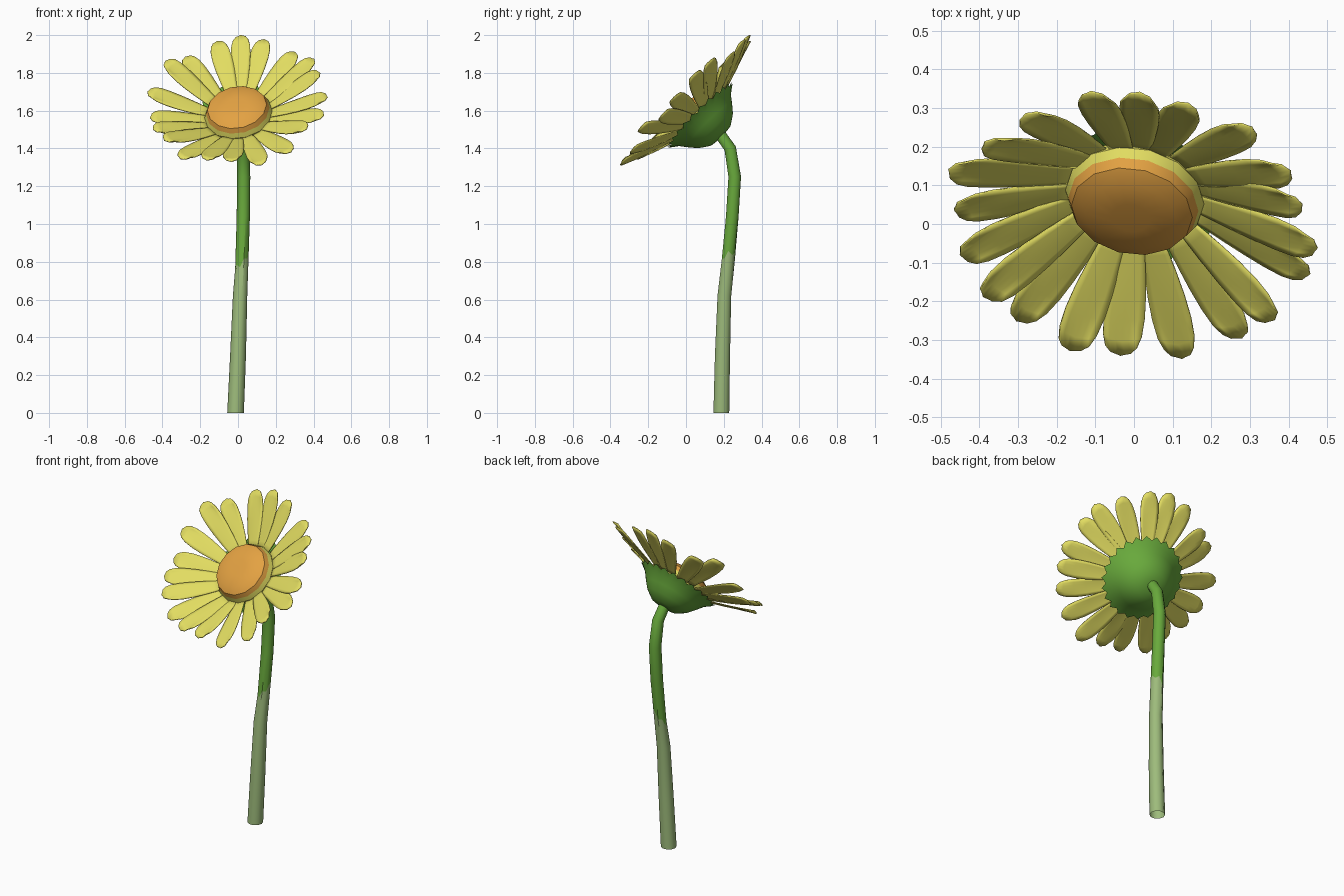
import bpy, bmesh, math, random
from mathutils import Vector, Matrix

if "Cube" in bpy.data.objects:
    bpy.data.objects.remove(bpy.data.objects["Cube"])

random.seed(4)


def mat(name, rgb):
    m = bpy.data.materials.new(name)
    m.diffuse_color = (*rgb, 1)
    m.use_nodes = True
    m.node_tree.nodes["Principled BSDF"].inputs["Base Color"].default_value = m.diffuse_color
    return m


YELLOW = mat("petal yellow", (0.76, 0.72, 0.12))
ORANGE = mat("disc orange", (0.77, 0.36, 0.055))
GREEN = mat("leaf green", (0.14, 0.40, 0.045))
PALE = mat("pale stem green", (0.34, 0.50, 0.20))

# The head is tilted 45 degrees towards the front and up, and leans a little to the left
HEAD = (Matrix.Translation((0.004, 0.08, 1.57)) @ Matrix.Rotation(math.radians(45), 4, 'X')
        @ Matrix.Rotation(math.radians(-8), 4, 'Y'))


def finish(bm, name, mats, angle=40, matrix=None):
    bmesh.ops.recalc_face_normals(bm, faces=bm.faces)
    me = bpy.data.meshes.new(name)
    bm.to_mesh(me)
    bm.free()
    ob = bpy.data.objects.new(name, me)
    bpy.context.collection.objects.link(ob)
    for m in mats:
        me.materials.append(m)
    if matrix:
        ob.matrix_world = matrix
    bpy.ops.object.select_all(action='DESELECT')
    ob.select_set(True)
    bpy.context.view_layer.objects.active = ob
    bpy.ops.object.shade_smooth_by_angle(angle=math.radians(angle))
    return ob


def bridge(bm, rings, mat_rule=lambda i: 0, caps=(True, True)):
    n = len(rings[0])
    vs = [[bm.verts.new(p) for p in ring] for ring in rings]
    for i in range(len(vs) - 1):
        for k in range(n):
            f = bm.faces.new((vs[i][k], vs[i][(k + 1) % n],
                              vs[i + 1][(k + 1) % n], vs[i + 1][k]))
            f.material_index = mat_rule(i)
    if caps[0]:
        bm.faces.new(vs[0]).material_index = mat_rule(0)
    if caps[1]:
        bm.faces.new(vs[-1]).material_index = mat_rule(len(vs) - 2)


def circle(r, z, n):
    return [Vector((r * math.cos(2 * math.pi * k / n),
                    r * math.sin(2 * math.pi * k / n), z)) for k in range(n)]


# Stem: bent tube, open below, pale at the bottom and green above a slanted border
path = [(-0.013, 0.187, 0, 0.044), (0.0, 0.193, 0.3, 0.042),
        (0.011, 0.203, 0.62, 0.038), (0.021, 0.224, 0.81, 0.036),
        (0.028, 0.245, 1.04, 0.035), (0.03, 0.258, 1.25, 0.035),
        (0.027, 0.234, 1.40, 0.033), (0.018, 0.170, 1.49, 0.031)]
pts = [Vector(p[:3]) for p in path]
rings = []
for i, p in enumerate(pts):
    t = (pts[min(i + 1, len(pts) - 1)] - pts[max(i - 1, 0)]).normalized()
    if i == 0:
        t = Vector((0, 0, 1))
    side = Vector((1, 0, 0))
    up = t.cross(side).normalized()
    ring = []
    for k in range(10):
        a = 2 * math.pi * k / 10
        v = p + path[i][3] * (side * math.cos(a) + up * math.sin(a))
        if i == 3:
            v.z += 0.035 * math.cos(a) + 0.02 * math.sin(a) + 0.012 * (-1) ** k
        ring.append(v)
    rings.append(ring)
bm = bmesh.new()
bridge(bm, rings, lambda i: 0 if i < 3 else 1, (False, True))
finish(bm, "stem", [PALE, GREEN])

# Disc: yellow side wall with a low orange dome
profile = [(0.172, -0.02), (0.181, 0.015), (0.170, 0.042),
           (0.158, 0.068), (0.12, 0.088), (0.05, 0.093)]
bm = bmesh.new()
bridge(bm, [circle(r, z, 14) for r, z in profile], lambda i: 0 if i < 2 else 1)
finish(bm, "flower_disc", [YELLOW, ORANGE], 35, HEAD)

# Calyx: green bowl behind the head, ending in a ring of small teeth
N = 48
bm = bmesh.new()
bowl = [(0.03, -0.152), (0.08, -0.143), (0.13, -0.108), (0.165, -0.066), (0.195, -0.026)]
teeth = []
for k, p in enumerate(circle(1, 0, N)):
    r, z = (0.243, 0.010) if k % 2 else (0.222, -0.004)
    teeth.append(Vector((p.x * r, p.y * r, z)))
bridge(bm, [circle(r, z, N) for r, z in bowl] + [teeth, circle(0.17, -0.014, N)])
finish(bm, "calyx", [GREEN], 50, HEAD)

# Petals: world position of each tip, counter-clockwise from the right
tips = [(.435, .05, 1.80), (.405, .14, 1.87), (.305, .25, 1.91), (.14, .315, 1.975),
        (.015, .34, 2.0), (-.11, .345, 1.965), (-.28, .285, 1.885), (-.385, .215, 1.86),
        (-.48, .14, 1.70), (-.465, .04, 1.56), (-.45, -.08, 1.50), (-.39, -.185, 1.44),
        (-.305, -.25, 1.345), (-.165, -.325, 1.335), (-.035, -.34, 1.33), (.125, -.345, 1.31),
        (.28, -.295, 1.38), (.365, -.245, 1.50), (.455, -.13, 1.575), (.475, -.06, 1.67)]
LENGTHS = (0.90, 0.965, 0.98, 1.0, 0.98, 0.965, 0.90)   # lobed tip
WIDTHS = ((0, .028), (.15, .036), (.3, .043), (.5, .050), (.7, .053), (.88, .050), (1, .040))
R0 = 0.155
for i, tip_world in enumerate(tips):
    tip = HEAD.inverted() @ Vector(tip_world)
    turn = math.atan2(tip.y, tip.x)
    reach = math.hypot(tip.x, tip.y) - R0
    twist = random.uniform(-0.08, 0.08)
    bm = bmesh.new()
    grid = []
    for u, w in WIDTHS:
        row = []
        for j, full in enumerate(LENGTHS):
            s = (j - 3) / 3
            y = s * w
            row.append(bm.verts.new((
                R0 + reach * u * (1 + (full - 1) * u * u), y,
                tip.z * u + 0.004 * math.sin(math.pi * u) * (1 - s * s)
                + twist * y + 0.004 * (i % 2))))
        grid.append(row)
    for a, b in zip(grid, grid[1:]):
        for j in range(6):
            bm.faces.new((a[j], b[j], b[j + 1], a[j + 1]))
    ob = finish(bm, "petal_%02d" % (i + 1), [YELLOW], 40,
                HEAD @ Matrix.Rotation(turn, 4, 'Z'))
    mod = ob.modifiers.new("thickness", 'SOLIDIFY')
    mod.thickness = 0.005
    mod.offset = 0
